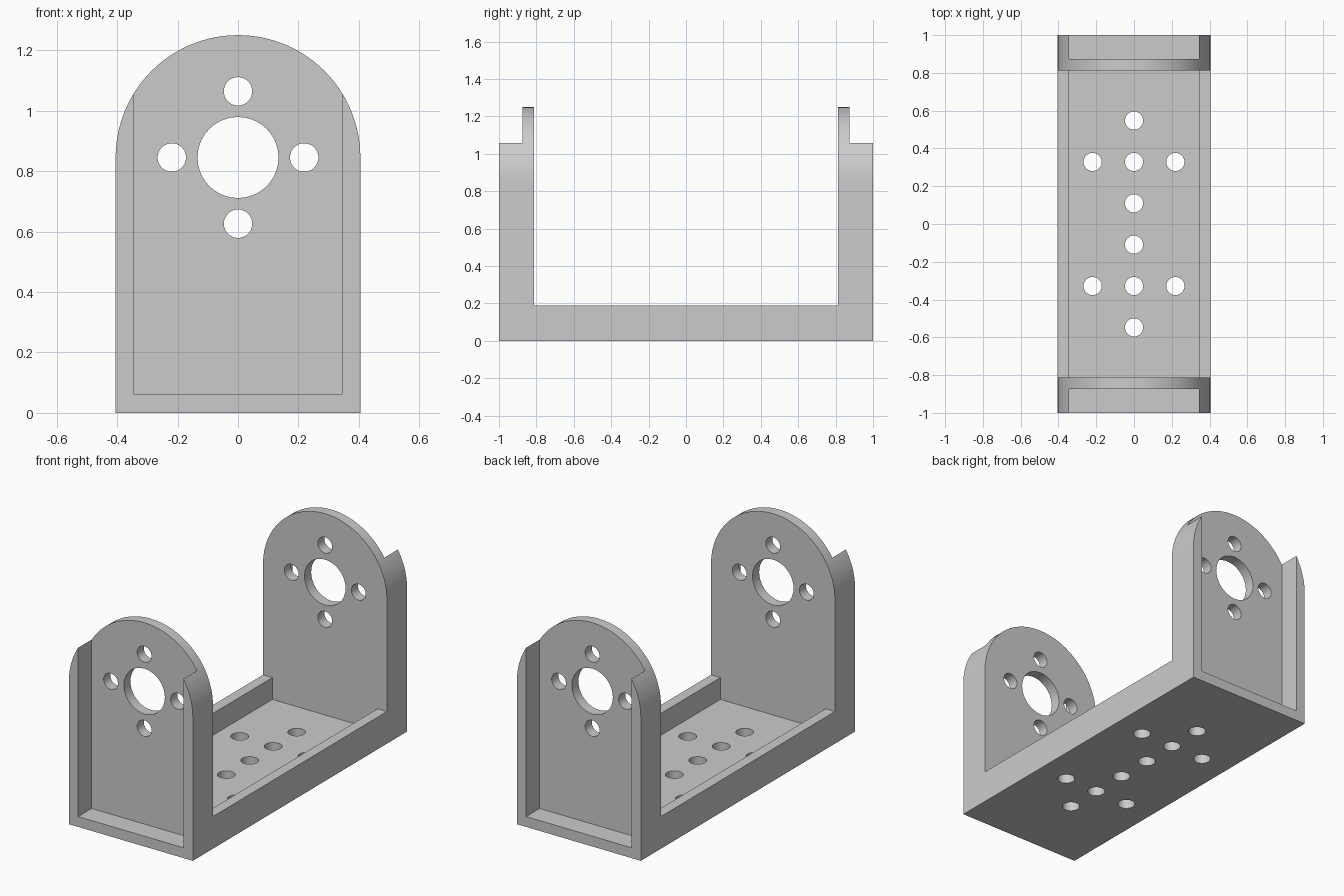
import bpy, bmesh, math

if "Cube" in bpy.data.objects:
    bpy.data.objects.remove(bpy.data.objects["Cube"], do_unlink=True)

HALF_W, HALF_L, WALL = 0.405, 1.0, 0.061
AXIS_Z, RIM_Z = 0.845, 0.19        # arch centre, side rail height
PLATE_IN, PLATE_OUT = 0.812, 0.874  # end plate faces
BOLT = 0.219                       # bolt hole spacing

grey = bpy.data.materials.new("light_grey")
grey.use_nodes = True
grey.diffuse_color = (0.6, 0.6, 0.6, 1)
grey.node_tree.nodes["Principled BSDF"].inputs["Base Color"].default_value = (0.6, 0.6, 0.6, 1)


def prism(name, outline, depth):
    """Solid made by sweeping an outline of 3D points along a vector."""
    bm = bmesh.new()
    face = bm.faces.new([bm.verts.new(p) for p in outline])
    swept = bmesh.ops.extrude_face_region(bm, geom=[face])["geom"]
    bmesh.ops.translate(bm, vec=depth, verts=[g for g in swept if isinstance(g, bmesh.types.BMVert)])
    bmesh.ops.recalc_face_normals(bm, faces=bm.faces)
    mesh = bpy.data.meshes.new(name)
    bm.to_mesh(mesh)
    bm.free()
    obj = bpy.data.objects.new(name, mesh)
    bpy.context.collection.objects.link(obj)
    mesh.materials.append(grey)
    return obj


def box(name, half_x, y0, y1, z0, z1):
    outline = [(-half_x, y0, z0), (half_x, y0, z0), (half_x, y1, z0), (-half_x, y1, z0)]
    return prism(name, outline, (0, 0, z1 - z0))


def circle(radius, steps=40):
    return [(radius * math.cos(2 * math.pi * i / steps),
             radius * math.sin(2 * math.pi * i / steps)) for i in range(steps)]


def end_hole(x, z, radius):
    """Bore running through both end plates."""
    outline = [(x + a, -2, z + b) for a, b in circle(radius)]
    return prism("end_bore_cutter", outline, (0, 4, 0))


def floor_hole(x, y, radius):
    outline = [(x + a, y + b, -0.5) for a, b in circle(radius)]
    return prism("floor_bore_cutter", outline, (0, 0, 0.6))


# Full-length arched block that the bracket is carved from
arch = [(HALF_W * math.cos(math.pi * i / 48), -HALF_L,
         AXIS_Z + HALF_W * math.sin(math.pi * i / 48)) for i in range(49)]
bracket = prism("u_bracket", [(-HALF_W, -HALF_L, 0), (HALF_W, -HALF_L, 0)] + arch,
                (0, 2 * HALF_L, 0))

# Space between the end plates, floor trough and recesses outside the plates
inner = HALF_W - WALL
cutters = [
    box("gap_cutter", 1, -PLATE_IN, PLATE_IN, RIM_Z, 2),
    box("trough_cutter", inner, -PLATE_IN, PLATE_IN, WALL, 1),
    box("front_recess_cutter", inner, -2, -PLATE_OUT, WALL, 2),
    box("back_recess_cutter", inner, PLATE_OUT, 2, WALL, 2),
]

# Central bore with four bolt holes in each end plate
cutters.append(end_hole(0, AXIS_Z, 0.134))
for dx, dz in ((1, 0), (-1, 0), (0, 1), (0, -1)):
    cutters.append(end_hole(dx * BOLT, AXIS_Z + dz * BOLT, 0.047))

# Two cross patterns of holes in the floor
for centre in (-1.5 * BOLT, 1.5 * BOLT):
    for dx, dy in ((0, 0), (1, 0), (-1, 0), (0, 1), (0, -1)):
        cutters.append(floor_hole(dx * BOLT, centre + dy * BOLT, 0.048))

# Carve, then discard the cutters
bpy.ops.object.select_all(action='DESELECT')
bpy.context.view_layer.objects.active = bracket
bracket.select_set(True)
for cutter in cutters:
    cutter.hide_render = True
    mod = bracket.modifiers.new("cut", 'BOOLEAN')
    mod.operation = 'DIFFERENCE'
    mod.solver = 'EXACT'
    mod.object = cutter
    bpy.ops.object.modifier_apply(modifier=mod.name)
    bpy.data.objects.remove(cutter, do_unlink=True)

bpy.ops.object.shade_smooth_by_angle(angle=math.radians(30))
